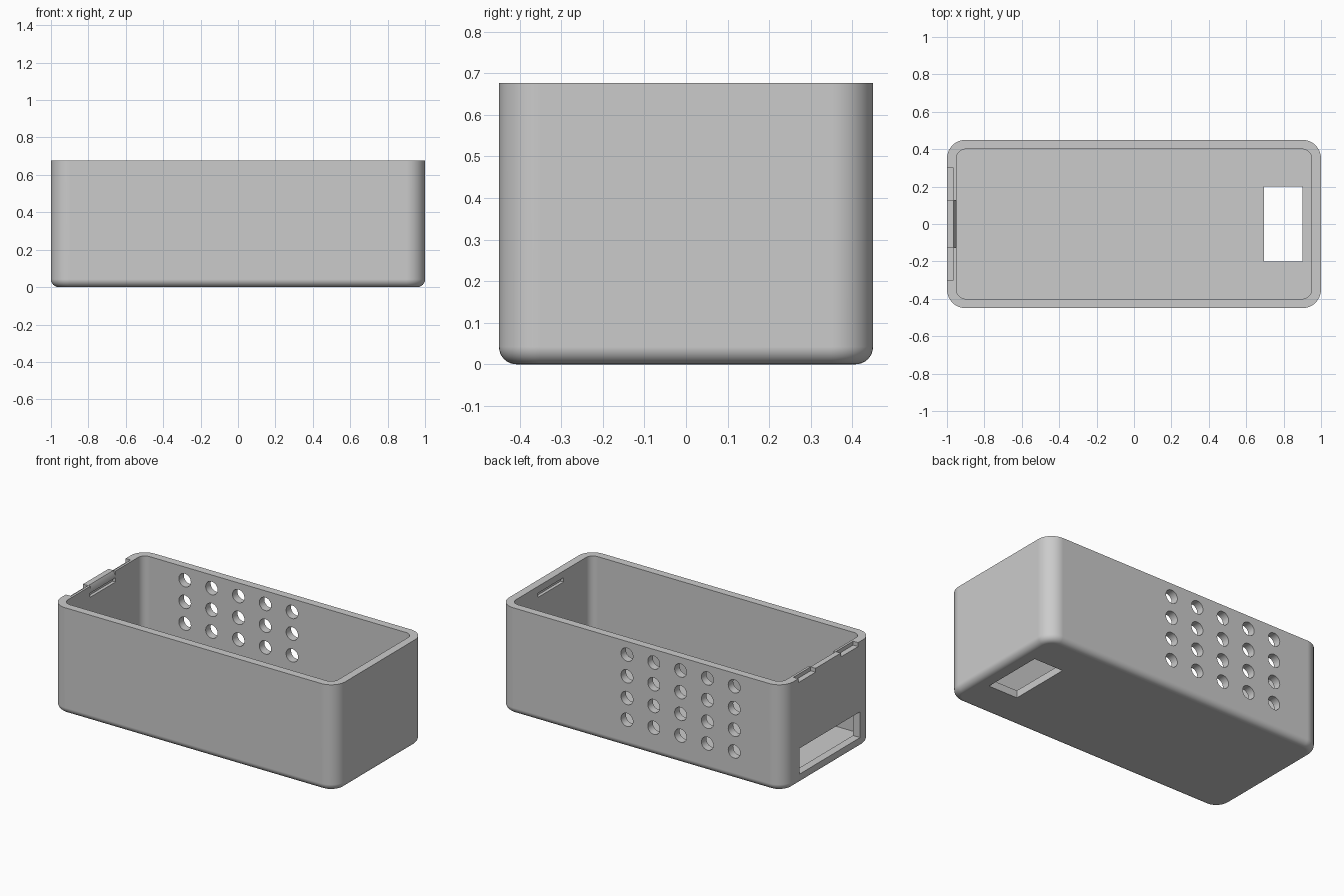
import bpy, bmesh
from math import pi, sin, cos
from mathutils import Matrix, Vector

cube = bpy.data.objects.get("Cube")
if cube:
    bpy.data.objects.remove(cube, do_unlink=True)

LENGTH, WIDTH, HEIGHT = 2.0, 0.9, 0.677
WALL, FLOOR = 0.05, 0.047
CORNER, BOTTOM_R, SEG = 0.1, 0.042, 12

grey = bpy.data.materials.new("plain grey")
grey.use_nodes = True
GREY = (0.6, 0.6, 0.6, 1)
grey.diffuse_color = GREY
grey.node_tree.nodes["Principled BSDF"].inputs["Base Color"].default_value = GREY


def make_object(name, bm):
    bmesh.ops.recalc_face_normals(bm, faces=bm.faces)
    mesh = bpy.data.meshes.new(name)
    bm.to_mesh(mesh)
    bm.free()
    mesh.materials.append(grey)
    obj = bpy.data.objects.new(name, mesh)
    bpy.context.collection.objects.link(obj)
    return obj


def rounded_ring(bm, inset, z):
    """Rounded rectangle of vertices, shrunk by inset."""
    r = CORNER - inset
    cx, cy = LENGTH / 2 - CORNER, WIDTH / 2 - CORNER
    ring = []
    for q, (sx, sy) in enumerate([(1, 1), (-1, 1), (-1, -1), (1, -1)]):
        for i in range(SEG + 1):
            a = (q + i / SEG) * pi / 2
            ring.append(bm.verts.new((sx * cx + r * cos(a), sy * cy + r * sin(a), z)))
    return ring


def add_box(bm, x, y, z):
    lo, hi = Vector((x[0], y[0], z[0])), Vector((x[1], y[1], z[1]))
    mat = Matrix.Translation((lo + hi) / 2) @ Matrix.Diagonal((*(hi - lo), 1))
    bmesh.ops.create_cube(bm, size=1, matrix=mat)


# Open tray: rounded underside, outer wall, rim, inner wall, floor
bm = bmesh.new()
steps = [i / 8 * pi / 2 for i in range(9)]
profile = [(BOTTOM_R * (1 - sin(a)), BOTTOM_R * (1 - cos(a))) for a in steps]
profile += [(0, HEIGHT), (WALL, HEIGHT), (WALL, FLOOR)]
rings = [rounded_ring(bm, inset, z) for inset, z in profile]
for low, high in zip(rings, rings[1:]):
    for i in range(len(low)):
        j = (i + 1) % len(low)
        bm.faces.new((low[i], low[j], high[j], high[i]))
bm.faces.new(rings[0])
bm.faces.new(rings[-1])
tray = make_object("tray", bm)

cutters = []

# Ventilation holes through the back wall
bm = bmesh.new()
for col in range(5):
    for row in range(4):
        place = Matrix.Translation((0.1 - 0.1885 * col, WIDTH / 2, 0.179 + 0.138 * row))
        bmesh.ops.create_cone(bm, cap_ends=True, segments=32, radius1=0.042, radius2=0.042,
                              depth=0.2, matrix=place @ Matrix.Rotation(pi / 2, 4, "X"))
cutters.append(make_object("vent_cutter", bm))

# Floor opening, end window and the inner latch slots
bm = bmesh.new()
add_box(bm, (0.695, 0.9), (-0.2, 0.2), (-0.1, 0.15))
add_box(bm, (-1.1, -0.9), (-0.32, 0.29), (0.066, 0.23))
for s in (-1, 1):
    add_box(bm, sorted((s * 0.9, s * 0.97)), (-0.127, 0.127), (0.607, 0.634))
cutters.append(make_object("opening_cutter", bm))

# Rim notches on both sides of the latch tab
bm = bmesh.new()
for s in (-1, 1):
    add_box(bm, (-1.1, -0.965), sorted((s * 0.127, s * 0.3)), (HEIGHT - 0.025, 0.8))
cutters.append(make_object("notch_cutter", bm))

# Sloped inner edge of the latch tab
bm = bmesh.new()
section = [(-0.965, HEIGHT + 0.001), (-0.949, HEIGHT - 0.03), (-0.9, HEIGHT + 0.001)]
face = bm.faces.new([bm.verts.new((x, -0.126, z)) for x, z in section])
new = bmesh.ops.extrude_face_region(bm, geom=[face])["geom"]
bmesh.ops.translate(bm, vec=(0, 0.252, 0),
                    verts=[v for v in new if isinstance(v, bmesh.types.BMVert)])
cutters.append(make_object("tab_slope_cutter", bm))

bpy.context.view_layer.objects.active = tray
for cutter in cutters:
    cutter.hide_render = True
    mod = tray.modifiers.new(cutter.name, "BOOLEAN")
    mod.operation, mod.solver, mod.object = "DIFFERENCE", "EXACT", cutter
    bpy.ops.object.modifier_apply(modifier=mod.name)
    bpy.data.objects.remove(cutter, do_unlink=True)

# Smooth rounded corners with crisp edges
for obj in bpy.context.selected_objects:
    obj.select_set(False)
tray.select_set(True)
bpy.ops.object.shade_smooth_by_angle(angle=pi / 6)
weighted = tray.modifiers.new("even_normals", "WEIGHTED_NORMAL")
weighted.keep_sharp = True
